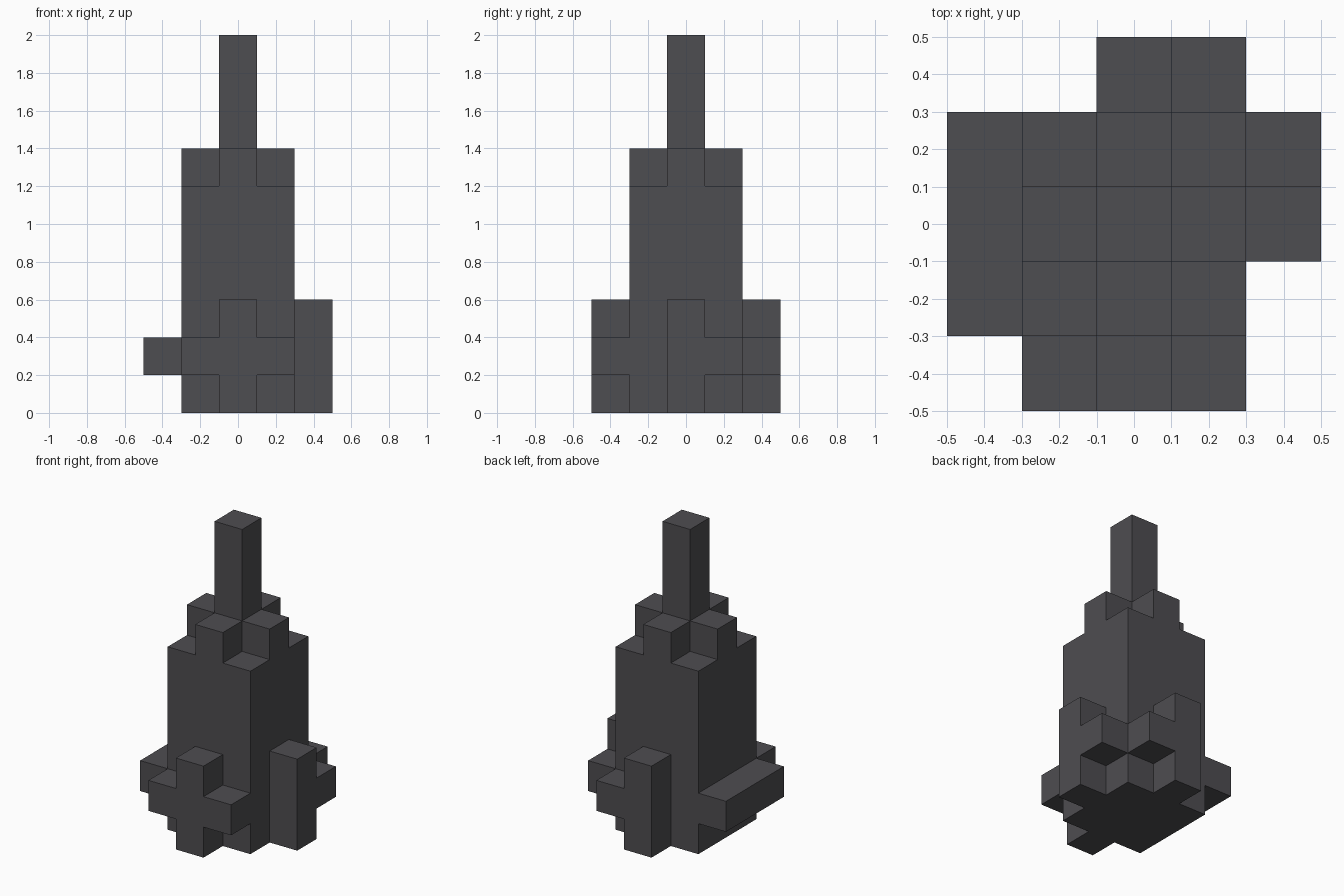
import bpy
import bmesh
from math import cos, sin, radians
from mathutils import Vector

cube = bpy.data.objects.get("Cube")
if cube:
    bpy.data.objects.remove(cube, do_unlink=True)

COLOR = (0.076, 0.074, 0.082, 1.0)
charcoal = bpy.data.materials.new("charcoal grey")
charcoal.use_nodes = True
charcoal.diffuse_color = COLOR
charcoal.node_tree.nodes["Principled BSDF"].inputs["Base Color"].default_value = COLOR

STEP = 0.2   # edge of one block
HALF = 0.3   # half width of the body
UP = Vector((0, 0, 1))


def prism(name, outline, origin, u, v, depth, base=False):
    """Extrude a counter-clockwise outline along u x v; the mating base is open."""
    out = u.cross(v) * depth
    bm = bmesh.new()
    low = [bm.verts.new(origin + u * a + v * b) for a, b in outline]
    top = [bm.verts.new(p.co + out) for p in low]
    for i in range(len(low)):
        j = (i + 1) % len(low)
        bm.faces.new((low[i], low[j], top[j], top[i]))
    bm.faces.new(top)
    if base:
        bm.faces.new(low[::-1])
    mesh = bpy.data.meshes.new(name)
    bm.to_mesh(mesh)
    bm.free()
    mesh.materials.append(charcoal)
    obj = bpy.data.objects.new(name, mesh)
    bpy.context.scene.collection.objects.link(obj)


def rect(a0, a1, b0, b1):
    return [(a0, b0), (a1, b0), (a1, b1), (a0, b1)]


# Outlines: a square, a plus, a half plus with one arm, and a plain bar
square = rect(-HALF, HALF, -HALF, HALF)
thin = rect(-0.1, 0.1, -0.1, 0.1)
quarter = [(0.1, -0.3), (0.1, -0.1), (0.3, -0.1)]
plus = []
for k in range(4):
    c, s = round(cos(radians(90 * k))), round(sin(radians(90 * k)))
    plus += [(a * c - b * s, a * s + b * c) for a, b in quarter]
fin_plus = [(a, b + HALF) for a, b in plus]
fin_half = [(max(a, -0.1), b) for a, b in fin_plus]
fin_half = [p for i, p in enumerate(fin_half) if p not in fin_half[:i]]
fin_half = [p for p in fin_half if p[0] > 0 or p[1] < 0.1 or p[1] > 0.5]
fin_half_mirrored = [(-a, b) for a, b in reversed(fin_half)]
fin_bar = rect(-HALF, HALF, 0.2, 0.4)

# Central tower: body, stepped crown and spire
X, Y = Vector((1, 0, 0)), Vector((0, 1, 0))
prism("tower_body", square, Vector(), X, Y, 1.2, base=True)
prism("stepped_crown", plus, UP * 1.2, X, Y, STEP)
prism("spire", thin, UP * 1.4, X, Y, 0.6)

# One fin on each side of the tower
fins = [("front_fin", fin_plus), ("left_fin", fin_half),
        ("back_fin", fin_half_mirrored), ("right_fin", fin_bar)]
for k, (name, outline) in enumerate(fins):
    u = Vector((round(cos(radians(90 * k))), round(sin(radians(90 * k))), 0))
    prism(name, outline, u.cross(UP) * HALF, u, UP, STEP)
